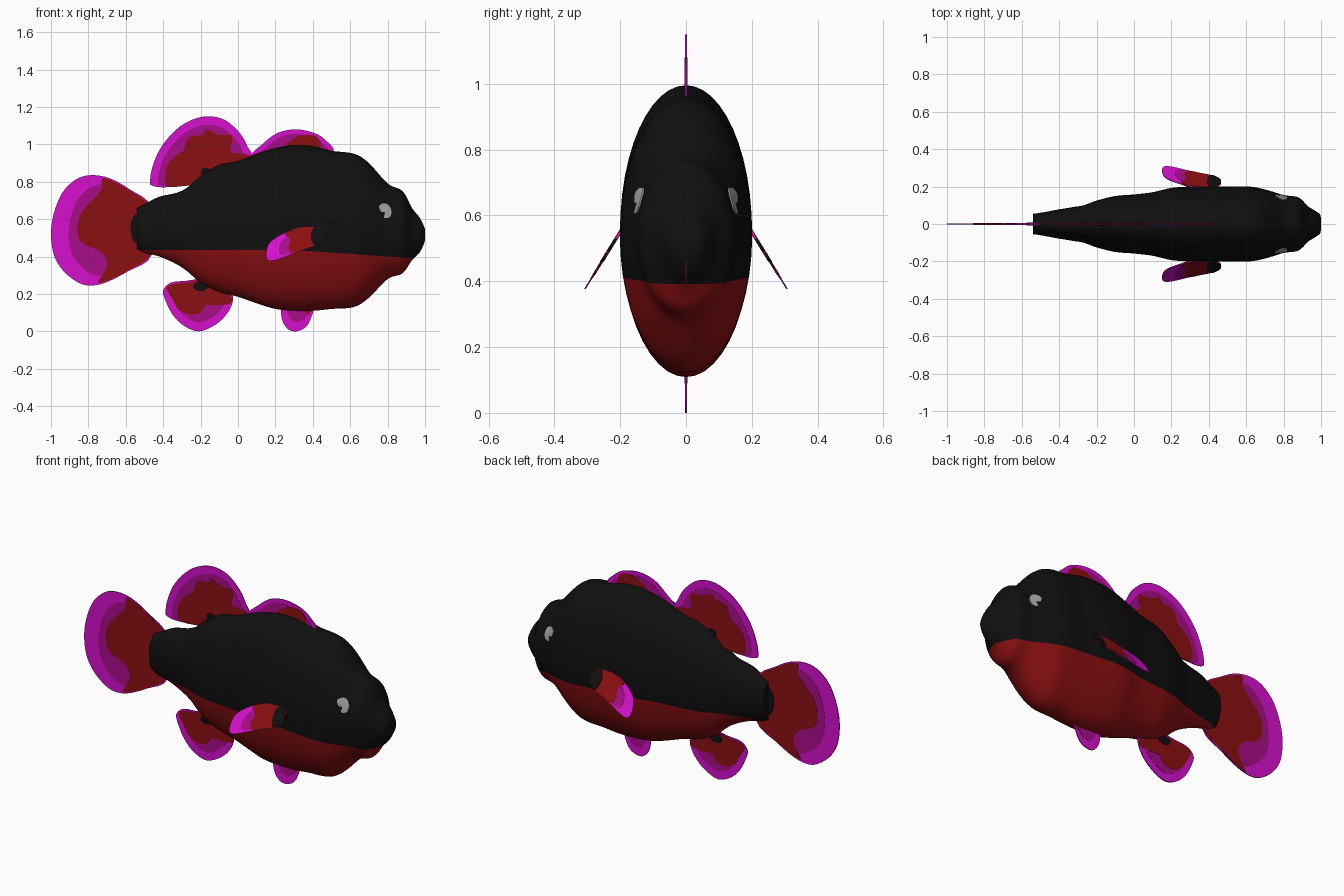
import bpy
import bmesh
import math
from mathutils import Vector

cube = bpy.data.objects.get("Cube")
if cube:
    bpy.data.objects.remove(cube, do_unlink=True)


def material(name, rgb):
    mat = bpy.data.materials.new(name)
    mat.use_nodes = True
    mat.diffuse_color = (*rgb, 1)
    mat.node_tree.nodes["Principled BSDF"].inputs["Base Color"].default_value = (*rgb, 1)
    return mat


BLACK = material("black", (0.005, 0.005, 0.005))
RED = material("dark red", (0.26, 0.005, 0.006))
MAGENTA = material("magenta", (0.68, 0.005, 0.62))
PLUM = material("plum", (0.40, 0.004, 0.25))
GREY = material("eye grey", (0.38, 0.38, 0.38))


def make_object(name, bm, *mats):
    bmesh.ops.recalc_face_normals(bm, faces=bm.faces)
    mesh = bpy.data.meshes.new(name)
    bm.to_mesh(mesh)
    bm.free()
    for mat in mats:
        mesh.materials.append(mat)
    obj = bpy.data.objects.new(name, mesh)
    bpy.context.collection.objects.link(obj)
    return obj


def spline(points, closed, steps=4):
    """Smooth curve through points given in hundredths of a unit."""
    pts = [Vector(p) / 100 for p in points]
    n = len(pts)
    pick = (lambda i: pts[i % n]) if closed else (lambda i: pts[min(max(i, 0), n - 1)])
    out = []
    for i in range(n if closed else n - 1):
        a, b, c, d = (pick(i + k) for k in (-1, 0, 1, 2))
        for k in range(steps):
            t = k / steps
            out.append(b + (c - a) * (t / 2) + (a * 2 - b * 5 + c * 4 - d) * (t * t / 2)
                       + (b * 3 - a - c * 3 + d) * (t ** 3 / 2))
    return out if closed else out + [pts[-1]]


# Body: elliptical sections given as x, top, bottom, half width
stations = spline([
    (-54, 66, 44, 5.5), (-50, 68, 42, 6), (-42, 72, 40, 7.5), (-33, 74, 36, 9),
    (-27, 77, 32, 10), (-20, 83, 26, 12.5), (-10, 89, 21, 15), (0, 91, 18.5, 15.8),
    (10, 95, 15, 17), (20, 98, 12, 19.3), (30, 99.5, 11, 20), (40, 99, 11, 20),
    (50, 96.5, 12, 20), (62, 95, 13, 20), (70, 90, 18, 18.5), (80, 79, 28, 15.5),
    (88, 75, 31, 14.2), (93, 66, 38, 9.5), (97, 61, 42, 7), (99.5, 56, 47, 5),
    (100, 54, 50, 2)], False)


def belly_line(x):
    return 0.435 - 0.045 * max(0, (x - 0.3) / 0.65)


def surface_y(x, z):
    """Half width of the body at a given length and height."""
    for p, q in zip(stations, stations[1:]):
        if p[0] <= x <= q[0]:
            _, top, bottom, width = p.lerp(q, (x - p[0]) / (q[0] - p[0]))
            u = (2 * z - top - bottom) / (top - bottom)
            return width * math.sqrt(max(0, 1 - u * u))
    return 0


UPPER, LOWER = 28, 18
bm = bmesh.new()
rings = []
for x, top, bottom, width in stations:
    mid, half = (top + bottom) / 2, (top - bottom) / 2
    a = math.asin(max(-0.9999, min(0.9, (belly_line(x) - mid) / half)))
    angles = [a + (math.pi - 2 * a) * k / UPPER for k in range(UPPER)]
    angles += [math.pi - a + (math.pi + 2 * a) * k / LOWER for k in range(LOWER)]
    rings.append([bm.verts.new((x, width * math.cos(t), mid + half * math.sin(t)))
                  for t in angles])
for r, s in zip(rings, rings[1:]):
    for k in range(len(r)):
        j = (k + 1) % len(r)
        face = bm.faces.new((r[k], r[j], s[j], s[k]))
        face.material_index = int(k >= UPPER)
bm.faces.new(rings[0])
bm.faces.new(rings[-1])
body = make_object("body", bm, BLACK, RED)
bpy.context.view_layer.objects.active = body
body.select_set(True)
bpy.ops.object.shade_smooth_by_angle(angle=math.radians(50))
body.select_set(False)


# Flat plates standing lengthwise; side_y bends a plate out of the middle plane
def plate(name, outline, thickness, mat, side_y=lambda z: 0):
    bm = bmesh.new()
    front, back = [[bm.verts.new((x, side_y(z) + d, z)) for x, z in outline]
                   for d in (-thickness / 2, thickness / 2)]
    bm.faces.new(front)
    bm.faces.new(back)
    for i in range(len(front)):
        bm.faces.new((front[i - 1], front[i], back[i], back[i - 1]))
    return make_object(name, bm, mat)


def fin(name, outer, inner, root, scale, side_y=lambda z: 0):
    """Magenta fin with a plum band and a red centre on both faces."""
    edge = spline(outer, True)
    base = Vector(root) / 100
    band = [base + (p - base) * scale for p in edge]
    plate(name, edge, 0.005, MAGENTA, side_y)
    plate(name + "_band", band, 0.007, PLUM, side_y)
    plate(name + "_centre", spline(inner, True), 0.009, RED, side_y)


def spot(name, x, z, rx, rz):
    ring = [(x + rx * math.cos(k * math.tau / 16), z + rz * math.sin(k * math.tau / 16))
            for k in range(16)]
    plate(name, ring, 0.018, BLACK)


fin("tail_fin",
    [(-46, 66), (-58, 76), (-69, 82), (-79, 83.5), (-87, 81), (-94, 74), (-98.5, 63),
     (-100, 52), (-98.5, 41), (-94, 33), (-87, 27), (-80, 24.5), (-71, 26), (-59, 32),
     (-46, 41)],
    [(-46, 65), (-58, 75.5), (-72, 82), (-73, 76), (-78, 70), (-84, 63), (-86, 54),
     (-83, 47), (-74, 43), (-70, 37), (-72, 31), (-75, 26), (-70, 27), (-59, 32.5),
     (-46, 42)],
    (-45, 54), 0.83)

fin("rear_dorsal_fin",
    [(-47, 80), (-46, 87), (-42, 97), (-35, 106), (-27, 112), (-17, 115), (-7, 113),
     (1, 106), (5, 99), (7, 93), (-5, 86), (-15, 79), (-26, 78), (-40, 77), (-46, 78)],
    [(-38, 78), (-38, 88), (-33, 94), (-29, 97), (-26, 104), (-19, 105), (-17, 108),
     (-10, 105), (-4, 105), (-3, 102), (-4, 96), (2, 95), (6, 93), (-5, 85), (-17, 79),
     (-26, 78)],
    (-15, 80), 0.87)

fin("front_dorsal_fin",
    [(7, 93), (13, 100), (21, 106), (31, 108), (41, 106), (47, 102), (51, 96), (40, 88),
     (20, 86)],
    [(25, 97), (28, 102), (35, 105), (42, 104), (44, 98), (35, 90)],
    (32, 88), 0.88)

fin("anal_fin",
    [(-40, 22), (-36, 26), (-28, 27), (-15, 28), (-4, 21), (-3, 15), (-7, 8), (-13, 3),
     (-21, 0), (-29, 3), (-35, 9), (-39, 17)],
    [(-38, 24), (-35, 17), (-32, 12), (-26, 9), (-20, 10), (-17, 14), (-11, 14),
     (-4, 15), (-4, 19), (-15, 27), (-28, 26)],
    (-20, 26), 0.82)

fin("pelvic_fin",
    [(23, 11), (24, 5), (27, 1), (31, 0), (36, 2), (39, 7), (40, 13), (33, 18), (25, 17)],
    [(28, 14), (31, 11), (35, 11), (38, 9), (39, 14), (33, 17)],
    (34, 18), 0.72)

# Dark roots of the middle fins
spot("tail_root", -0.54, 0.55, 0.035, 0.08)
spot("dorsal_root", -0.17, 0.85, 0.03, 0.025)
spot("anal_root", -0.20, 0.24, 0.04, 0.025)

# Pectoral fins slope outward; eyes are thin patches following the head
eye_outline = spline([(75.5, 67), (78, 68.5), (80.5, 67.5), (82, 64.5), (81.5, 61.5),
                      (79.5, 60.5), (78, 61), (78.5, 63.5), (76.5, 64)], True)
for side, sign in (("left", 1), ("right", -1)):
    # The model faces +x along its length, sides are named by y
    def slope(z, sign=sign):
        return sign * (0.2 + (0.55 - z) / 1.62)

    name = side + "_pectoral_fin"
    fin(name,
        [(15, 41), (16, 46), (20, 50), (28, 54), (36, 56), (42, 56), (46, 53), (46, 49),
         (42, 46), (36, 44), (28, 41), (20, 38), (16, 38)],
        [(25, 52), (28, 49), (27, 45), (29, 42), (36, 44), (42, 46), (46, 49), (46, 53),
         (42, 56), (36, 56), (28, 54)],
        (46, 52), 0.78, slope)
    plate(name + "_root", spline([(41, 56), (39, 51), (41, 45.8), (46, 49), (46, 53)], True),
          0.012, BLACK, slope)

    bm = bmesh.new()
    centre = Vector((0.795, 0.65))
    loops = [[bm.verts.new((p.x, sign * (surface_y(p.x, p.y) + lift), p.y))
              for p in (centre.lerp(q, size) for q in eye_outline)]
             for size, lift in ((1, -0.003), (1, 0.004), (0.5, 0.005))]
    for inner, outer in zip(loops, loops[1:]):
        for i in range(len(inner)):
            bm.faces.new((inner[i - 1], inner[i], outer[i], outer[i - 1]))
    bm.faces.new(loops[-1])
    make_object(side + "_eye", bm, GREY)
